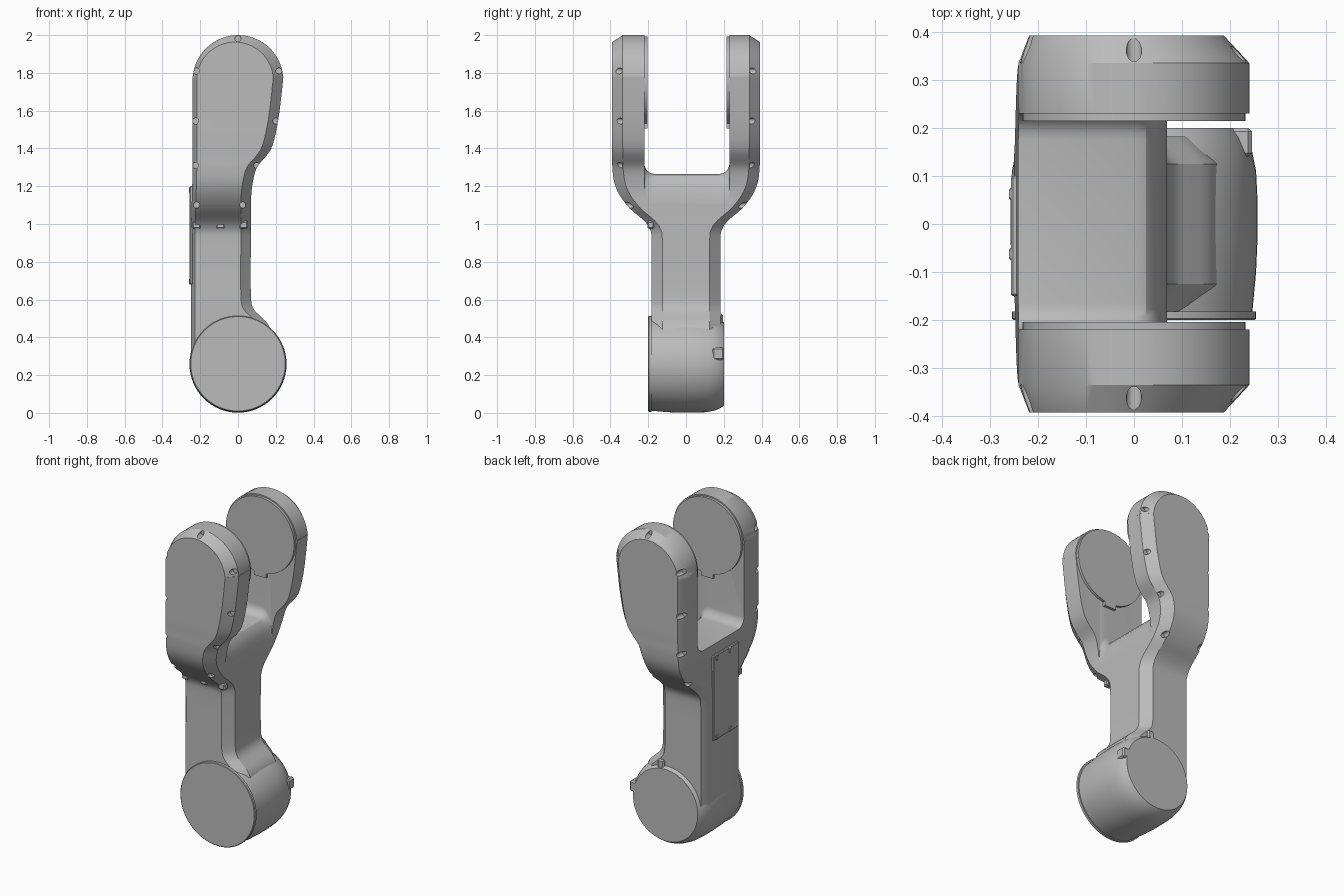
import bpy, bmesh
from math import sin, cos, pi, radians
from mathutils import Vector, Matrix

if "Cube" in bpy.data.objects:
    bpy.data.objects.remove(bpy.data.objects["Cube"], do_unlink=True)

grey = bpy.data.materials.new("cast_grey")
grey.use_nodes = True
COLOUR = (0.5, 0.5, 0.5, 1)
grey.diffuse_color = COLOUR
grey.node_tree.nodes["Principled BSDF"].inputs["Base Color"].default_value = COLOUR


def finish(name, bm):
    bmesh.ops.remove_doubles(bm, verts=bm.verts, dist=0.0003)
    bmesh.ops.recalc_face_normals(bm, faces=bm.faces)
    mesh = bpy.data.meshes.new(name)
    bm.to_mesh(mesh)
    bm.free()
    mesh.materials.append(grey)
    obj = bpy.data.objects.new(name, mesh)
    bpy.context.collection.objects.link(obj)
    return obj


def loft(name, rings):
    """Skin closed rings of equal length and cap both ends."""
    bm = bmesh.new()
    rows = [[bm.verts.new(p) for p in ring] for ring in rings]
    n = len(rows[0])
    for a, b in zip(rows, rows[1:]):
        for i in range(n):
            j = (i + 1) % n
            bm.faces.new((a[i], a[j], b[j], b[i]))
    bm.faces.new(rows[0])
    bm.faces.new(rows[-1])
    return finish(name, bm)


def lathe_y(name, profile, z, n=64):
    """Turn (y, radius) pairs about an axis along y."""
    return loft(name, [[(r * cos(2 * pi * i / n), y, z + r * sin(2 * pi * i / n))
                        for i in range(n)] for y, r in profile])


def box(name, lo, hi, bevel=0.0):
    bm = bmesh.new()
    lo, hi = Vector(lo), Vector(hi)
    bmesh.ops.create_cube(bm, size=1, matrix=Matrix.Translation((lo + hi) / 2)
                          @ Matrix.Diagonal((*(hi - lo), 1)))
    if bevel:
        bmesh.ops.bevel(bm, geom=bm.edges[:], offset=bevel, segments=1, affect='EDGES')
    return finish(name, bm)


def activate(obj):
    bpy.ops.object.select_all(action='DESELECT')
    obj.select_set(True)
    bpy.context.view_layer.objects.active = obj


def cut(obj, cutter):
    cutter.hide_render = True
    mod = obj.modifiers.new("cut", 'BOOLEAN')
    mod.operation, mod.object, mod.solver = 'DIFFERENCE', cutter, 'EXACT'
    activate(obj)
    bpy.ops.object.modifier_apply(modifier=mod.name)
    bpy.data.objects.remove(cutter, do_unlink=True)


def smooth_keys(keys, steps=3):
    """Catmull-Rom curve through tuples."""
    k = [Vector(p) for p in keys]
    k = [k[0]] + k + [k[-1]]
    out = []
    for a, b, c, d in zip(k, k[1:], k[2:], k[3:]):
        for s in range(steps):
            t = s / steps
            out.append(b + (c - a) * t / 2 + (2 * a - 5 * b + 4 * c - d) * t * t / 2
                       + (3 * b - a - 3 * c + d) * t ** 3 / 2)
    return out + [k[-1]]


# Shank and fork: (height, left edge, right edge, half depth)
keys = [(.30, -.25, .20, .182), (.45, -.25, .17, .182), (.51, -.25, .12, .182),
        (.55, -.25, .083, .182), (.62, -.25, .068, .182), (.90, -.25, .068, .182),
        (.97, -.25, .068, .19), (1.02, -.248, .068, .225), (1.08, -.246, .068, .295),
        (1.15, -.244, .07, .35), (1.22, -.242, .078, .38), (1.30, -.24, .10, .39),
        (1.36, -.24, .15, .391), (1.42, -.24, .184, .392), (1.55, -.24, .213, .392),
        (1.70, -.24, .232, .392), (1.78, -.24, .24, .392)]


def section(z, zi, left, right, left_in, right_in, y):
    """Chamfered rectangle; the inset corners may sit at another height."""
    half = [(left, y - .057, z), (left_in, y, zi), (right_in, y, zi), (right, y - .057, z)]
    return half + [(px, -py, pz) for px, py, pz in reversed(half)]


rings = [section(z, z, l, r, l + .022, r - .053, y) for z, l, r, y in smooth_keys(keys)]
for i in range(1, 19):
    a = radians(5 * i)
    c, s = cos(a), sin(a)
    rings.append(section(1.76 + .24 * max(s, .085), 1.76 + .203 * max(s, .1),
                         -.24 * c, .24 * c, -.016 - .203 * c, -.016 + .203 * c, .392))
body = loft("forked_arm", rings)

# Slot between the fork plates, with the floor rolling over toward +x
slot = []
for x, floor in [(-.5, 1.26), (0, 1.265), (.025, 1.255), (.045, 1.23),
                 (.058, 1.19), (.066, 1.14), (.07, 1.09), (.5, 1.09)]:
    ring = [(x, -.22, 2.2)]
    for cy, start in ((-.165, 180), (.175, 270)):
        for step in range(7):
            a = radians(start + 15 * step)
            ring.append((x, cy + .055 * cos(a), floor + .055 + .055 * sin(a)))
    slot.append(ring + [(x, .23, 2.2)])
cut(body, loft("slot_cutter", slot))

# Screw pockets along the chamfers
bm = bmesh.new()
pockets = [(0, 1.982, .335), (-.222, 1.81, .335), (.217, 1.81, .335), (-.225, 1.545, .335),
           (.2, 1.545, .335), (-.225, 1.31, .335), (.1, 1.31, .335),
           (-.22, 1.10, .275), (.025, 1.10, .275)]
for x, z, depth in pockets:
    for side in (-1, 1):
        bmesh.ops.create_cone(bm, cap_ends=True, segments=16, radius1=.016, radius2=.016, depth=.15,
                              matrix=Matrix.Translation((x, side * (depth + .075), z))
                              @ Matrix.Rotation(pi / 2, 4, 'X'))
cut(body, finish("pocket_cutter", bm))

# Pivot barrel with its front cover
barrel = lathe_y("pivot_barrel", [(-.186, .246), (-.1, .254), (-.03, .257), (.05, .257), (.11, .254),
                                  (.15, .246), (.18, .234), (.2, .22)], .258)
cover = lathe_y("barrel_cover", [(-.2, .25), (-.197, .254), (-.182, .254)], .26)

# Joint discs and their small locating tabs on the inner fork faces
discs = []
for name, face, wall in (("front", -.204, -.24), ("back", .214, .25)):
    discs.append(lathe_y(name + "_joint_disc", [(face, .232), (wall, .232)], 1.76))
    lo, hi = sorted((face, wall))
    box(name + "_disc_tab", (-.04, lo, 1.505), (.04, hi, 1.56))

# Access panel with clips on the flat side
box("access_panel", (-.256, -.15, .68), (-.24, .10, 1.2), .004)
for z in (.68, 1.165):
    for y in (-.075, .05):
        box("panel_clip", (-.26, y, z), (-.24, y + .025, z + .03), .004)

# Small lugs on the barrel and at the front seam
box("barrel_side_lug", (.19, .14, .28), (.245, .2, .345), .008)
box("barrel_top_lug", (.015, .14, .47), (.06, .195, .525), .008)
for x in (-.22, -.092, .03):
    box("seam_lug", (x - .022, -.205, .975), (x + .022, -.17, 1.015), .006)

# Smooth the turned and cast surfaces while keeping hard edges
for obj in [body, barrel, cover] + discs:
    activate(obj)
    bpy.ops.object.shade_smooth_by_angle(angle=radians(28))
